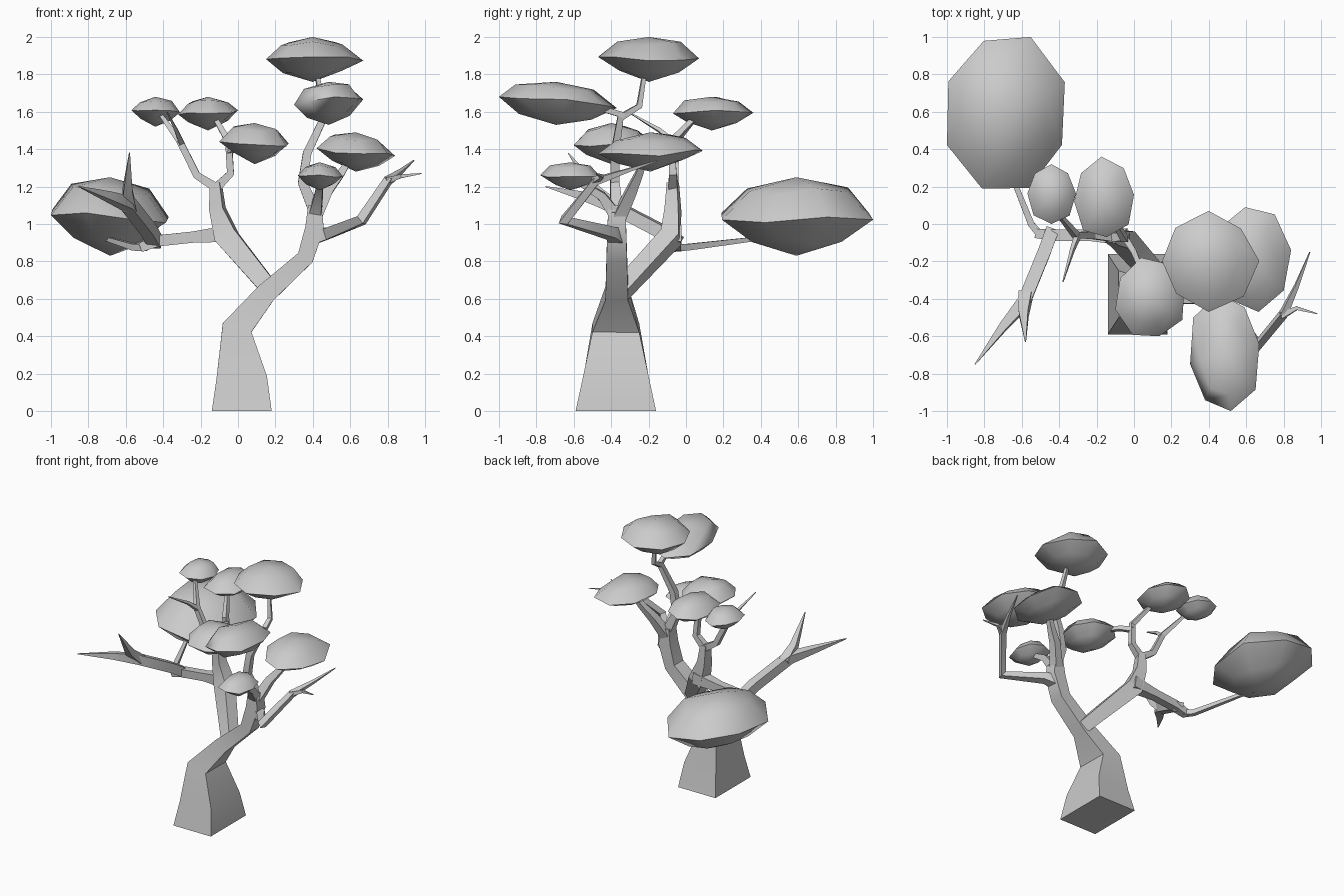
import bpy
import bmesh
import math
import random
from mathutils import Vector

random.seed(4)
if "Cube" in bpy.data.objects:
    bpy.data.objects.remove(bpy.data.objects["Cube"], do_unlink=True)

# One plain clay colour for the whole tree
clay = bpy.data.materials.new("plain_grey")
clay.use_nodes = True
GREY = (0.6, 0.6, 0.6, 1)
clay.diffuse_color = GREY
clay.node_tree.nodes["Principled BSDF"].inputs["Base Color"].default_value = GREY


def finish(bm, name, angle):
    """Turn a bmesh into a shaded, coloured object."""
    bmesh.ops.recalc_face_normals(bm, faces=bm.faces)
    mesh = bpy.data.meshes.new(name)
    bm.to_mesh(mesh)
    bm.free()
    mesh.materials.append(clay)
    obj = bpy.data.objects.new(name, mesh)
    bpy.context.collection.objects.link(obj)
    bpy.ops.object.select_all(action="DESELECT")
    obj.select_set(True)
    bpy.context.view_layer.objects.active = obj
    bpy.ops.object.shade_smooth_by_angle(angle=math.radians(angle))


def bridge(bm, rings):
    """Join neighbouring rings of vertices with quads."""
    for low, high in zip(rings, rings[1:]):
        n = len(low)
        for i in range(n):
            j = (i + 1) % n
            bm.faces.new((low[i], low[j], high[j], high[i]))


def limb(name, *points):
    """Four-sided tube; each point is x, y, z, width and an optional depth."""
    bm = bmesh.new()
    path = [Vector(p[:3]) for p in points]
    steps = [(b - a).normalized() for a, b in zip(path, path[1:])]
    depth_axis = Vector((0, 0, 1)) if abs(steps[0].y) > 0.75 else Vector((0, 1, 0))
    rings = []
    for i, p in enumerate(points):
        along = (steps[max(i - 1, 0)] + steps[min(i, len(steps) - 1)]).normalized()
        depth_axis = (depth_axis - along * depth_axis.dot(along)).normalized()
        u = depth_axis.cross(along) * p[3] / 2
        v = depth_axis * p[-1] / 2
        rings.append([bm.verts.new(path[i] + u * a + v * b)
                      for a, b in ((-1, -1), (1, -1), (1, 1), (-1, 1))])
    bridge(bm, rings)
    bm.faces.new(rings[0])
    bm.faces.new(rings[-1])
    finish(bm, name, 30)


def leaf_clump(name, xs, ys, zs, turn=0, tilt=(0, 0)):
    """Faceted, flattened blob fitted to the given extents."""
    bm = bmesh.new()
    rings = []
    for z, r in ((-0.55, 0.62), (0.02, 1), (0.7, 0.66)):
        ring = []
        for i in range(8):
            a = math.tau * i / 8 + math.radians(turn)
            k = r * random.uniform(0.93, 1.05)
            ring.append(bm.verts.new((k * math.cos(a), k * math.sin(a),
                                      z + random.uniform(-0.1, 0.1))))
        rings.append(ring)
    bridge(bm, rings)
    for ring, z in ((rings[0], -1), (rings[-1], 1)):
        pole = bm.verts.new((0, 0, z))
        for i in range(8):
            bm.faces.new((ring[i], ring[(i + 1) % 8], pole))
    for v in bm.verts:
        v.co.z += tilt[0] * v.co.x + tilt[1] * v.co.y
    for axis, (low, high) in enumerate((xs, ys, zs)):
        values = [v.co[axis] for v in bm.verts]
        start, size = min(values), max(values) - min(values)
        for v in bm.verts:
            v.co[axis] = low + (v.co[axis] - start) / size * (high - low)
    finish(bm, name, 80)


# Trunk running on into the right-hand bough
limb("trunk",
     (0.02, -0.375, 0, 0.32, 0.43), (0.02, -0.375, 0.18, 0.27, 0.35),
     (-0.005, -0.375, 0.445, 0.16, 0.25), (0.15, -0.37, 0.63, 0.11, 0.12),
     (0.36, -0.37, 0.82, 0.09, 0.11), (0.41, -0.37, 0.98, 0.1, 0.1),
     (0.41, -0.37, 1.1, 0.07, 0.09))

# Branches of the left (+x) side
limb("outer_left_branch",
     (0.4, -0.37, 0.93, 0.08), (0.48, -0.4, 0.95, 0.06), (0.66, -0.65, 1.02, 0.05),
     (0.8, -0.48, 1.23, 0.04), (0.87, -0.33, 1.28, 0.022), (0.94, -0.15, 1.34, 0.005))
limb("outer_left_twig",
     (0.79, -0.49, 1.23, 0.035), (0.87, -0.45, 1.255, 0.02), (0.98, -0.48, 1.27, 0.005))
limb("tall_branch",
     (0.42, -0.37, 1.05, 0.07), (0.345, -0.38, 1.22, 0.05), (0.37, -0.38, 1.38, 0.045),
     (0.46, -0.35, 1.57, 0.035), (0.45, -0.25, 1.63, 0.03), (0.42, -0.22, 1.82, 0.02))
limb("tall_branch_fork",
     (0.46, -0.33, 1.58, 0.03), (0.48, -0.43, 1.61, 0.03), (0.48, -0.55, 1.65, 0.02))
limb("middle_branch",
     (0.41, -0.36, 1.03, 0.07), (0.48, -0.29, 1.18, 0.055), (0.55, -0.25, 1.27, 0.04),
     (0.6, -0.22, 1.35, 0.03))
limb("front_branch",
     (0.41, -0.37, 1.04, 0.07), (0.43, -0.45, 1.15, 0.045), (0.44, -0.58, 1.23, 0.03))

# Right-hand bough and its branches
limb("right_bough",
     (0.18, -0.35, 0.64, 0.09), (-0.06, -0.08, 0.93, 0.12, 0.1),
     (-0.11, -0.07, 1.08, 0.075), (-0.12, -0.07, 1.22, 0.055))
limb("right_bough_outer_fork",
     (-0.11, -0.07, 1.19, 0.05), (-0.22, -0.06, 1.26, 0.04),
     (-0.31, -0.06, 1.44, 0.035), (-0.41, 0.06, 1.58, 0.02))
limb("right_bough_twig",
     (-0.3, -0.06, 1.43, 0.03), (-0.33, -0.14, 1.5, 0.02), (-0.38, -0.31, 1.6, 0.005))
limb("right_bough_inner_fork",
     (-0.12, -0.07, 1.19, 0.05), (-0.04, -0.07, 1.27, 0.04),
     (-0.05, -0.08, 1.44, 0.035), (-0.12, 0.04, 1.56, 0.025))
limb("right_bough_front_fork",
     (-0.05, -0.07, 1.39, 0.035), (0.0, -0.15, 1.42, 0.03), (0.06, -0.3, 1.44, 0.02))
limb("side_branch",
     (-0.04, -0.07, 0.95, 0.09), (-0.24, -0.06, 0.93, 0.06),
     (-0.43, -0.06, 0.91, 0.06), (-0.52, -0.05, 0.875, 0.05))
limb("side_branch_back",
     (-0.5, -0.06, 0.875, 0.04), (-0.55, 0.0, 0.875, 0.035), (-0.73, 0.45, 0.93, 0.02))
limb("side_branch_front",
     (-0.44, -0.04, 0.9, 0.07), (-0.48, -0.15, 0.97, 0.07), (-0.59, -0.42, 1.11, 0.07),
     (-0.7, -0.55, 1.15, 0.045), (-0.85, -0.75, 1.2, 0.005))
limb("side_branch_tip",
     (-0.58, -0.38, 1.09, 0.07), (-0.59, -0.48, 1.18, 0.05), (-0.58, -0.63, 1.38, 0.005))

# Leaf clumps
leaf_clump("leaf_clump_back", (-1, -0.37), (0.19, 1), (0.83, 1.25), 22, (-0.1, 0))
leaf_clump("leaf_clump_top", (0.15, 0.67), (-0.47, 0.07), (1.76, 2), 0)
leaf_clump("leaf_clump_front", (0.3, 0.67), (-1, -0.37), (1.53, 1.76), 10, (0.1, -0.2))
leaf_clump("leaf_clump_left", (0.42, 0.84), (-0.47, 0.09), (1.28, 1.49), 10, (-0.15, 0.1))
leaf_clump("leaf_clump_small", (0.32, 0.56), (-0.78, -0.46), (1.18, 1.33), 0)
leaf_clump("leaf_clump_middle", (-0.1, 0.27), (-0.6, -0.18), (1.32, 1.54), 15, (-0.1, 0))
leaf_clump("leaf_clump_right", (-0.32, 0), (-0.07, 0.36), (1.5, 1.68), 5, (0.1, 0))
leaf_clump("leaf_clump_far_right", (-0.57, -0.31), (0, 0.32), (1.52, 1.68), 0)
